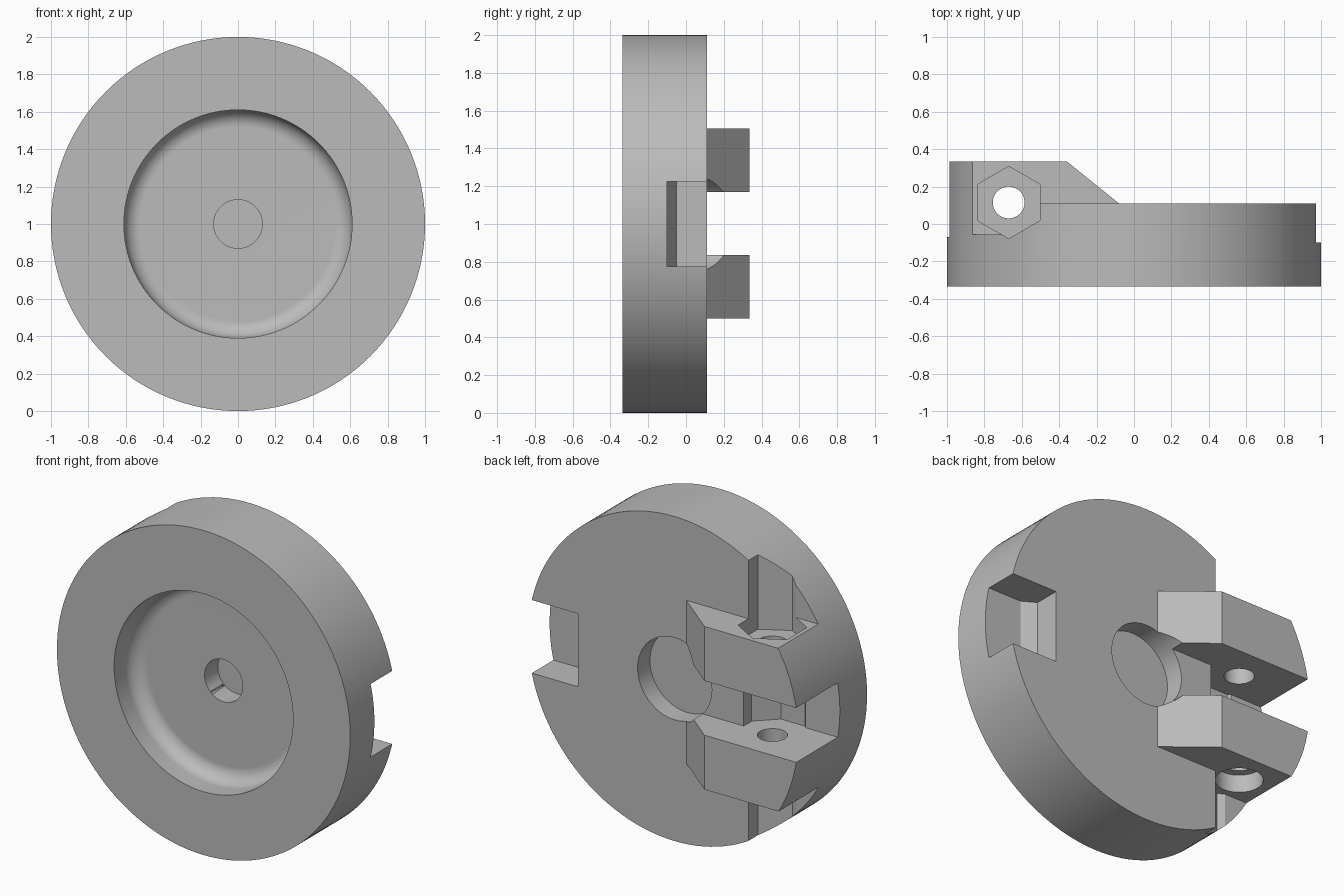
import bpy, bmesh, math
from mathutils import Matrix, Vector

if "Cube" in bpy.data.objects:
    bpy.data.objects.remove(bpy.data.objects["Cube"])

grey = bpy.data.materials.new("plain_grey")
grey.use_nodes = True
colour = (0.5, 0.5, 0.5, 1)
grey.diffuse_color = colour
grey.node_tree.nodes["Principled BSDF"].inputs["Base Color"].default_value = colour

BACK, LUG_BACK = 0.11, 0.335      # disc back face and lug back face
PIVOT = (-0.67, 0.115)            # pivot bolt axis in plan
FAR = 2.5


def finish(name, bm):
    bmesh.ops.recalc_face_normals(bm, faces=bm.faces)
    mesh = bpy.data.meshes.new(name)
    bm.to_mesh(mesh)
    bm.free()
    mesh.materials.append(grey)
    obj = bpy.data.objects.new(name, mesh)
    bpy.context.collection.objects.link(obj)
    return obj


def prism(points, lo, hi, axis="z"):
    """Extrude a 2D outline along z or y."""
    place = (lambda p, h: (p[0], p[1], h)) if axis == "z" else (lambda p, h: (p[0], h, p[1]))
    bm = bmesh.new()
    a = [bm.verts.new(place(p, lo)) for p in points]
    b = [bm.verts.new(place(p, hi)) for p in points]
    bm.faces.new(a)
    bm.faces.new(b)
    for i in range(len(a)):
        j = (i + 1) % len(a)
        bm.faces.new((a[i], a[j], b[j], b[i]))
    return finish("cutter", bm)


def ring(centre, radius, sides, turn=0.0):
    return [(centre[0] + radius * math.cos(turn + math.tau * i / sides),
             centre[1] + radius * math.sin(turn + math.tau * i / sides)) for i in range(sides)]


def rect(x0, x1, y0, y1):
    return [(x0, y0), (x1, y0), (x1, y1), (x0, y1)]


def cut(target, cutter):
    mod = target.modifiers.new("cut", "BOOLEAN")
    mod.operation, mod.solver, mod.object = "DIFFERENCE", "EXACT", cutter
    bpy.context.view_layer.objects.active = target
    bpy.ops.object.modifier_apply(modifier=mod.name)
    bpy.data.objects.remove(cutter)


# Round blank with a filleted recess in the front, turned about the y axis
fillet = 0.09
recess_r, recess_y = 0.61, -0.14
profile = [(0, recess_y)]
for i in range(9):
    t = math.pi / 2 * i / 8
    profile.append((recess_r - fillet + fillet * math.sin(t),
                    recess_y - fillet + fillet * math.cos(t)))
profile += [(recess_r, -LUG_BACK), (1, -LUG_BACK), (1, LUG_BACK), (0, LUG_BACK)]
bm = bmesh.new()
verts = [bm.verts.new((r, y, 1)) for r, y in profile]
edges = [bm.edges.new(pair) for pair in zip(verts, verts[1:])]
bmesh.ops.spin(bm, geom=verts + edges, cent=(0, 0, 1), axis=(0, 1, 0),
               angle=math.tau, steps=128, use_merge=False)
bmesh.ops.remove_doubles(bm, verts=bm.verts, dist=0.0001)
wheel = finish("wheel_with_clevis", bm)

# Clear the back down to the disc face, leaving two sloped lugs
slope = [(-0.08, BACK), (FAR, BACK), (FAR, 0.5), (-0.565, 0.5)]
cut(wheel, prism(slope, -FAR, FAR))
for lo, hi in ((-FAR, 0.5), (0.835, 1.17), (1.505, FAR)):
    cut(wheel, prism(rect(-FAR, 0.3, BACK, 0.6), lo, hi))

# Centre hole and its counterbore, which also trims the lugs
cut(wheel, prism(ring((0, 1), 0.13, 64), -0.5, 0.5, "y"))
cut(wheel, prism(ring((0, 1), 0.253, 64), -0.01, 0.6, "y"))

# Slot between the lugs
cut(wheel, prism(ring(PIVOT, 0.216, 8, math.pi / 8), 0.835, 1.17))
cut(wheel, prism(rect(-FAR, PIVOT[0], -0.07, 0.6), 0.835, 1.17))

# Clearance above and below the lugs, and the hexagonal nut pocket
for lo, hi, hex_lo, hex_hi in ((1.505, FAR, 1.405, FAR), (-FAR, 0.5, -FAR, 0.5)):
    cut(wheel, prism(ring(PIVOT, 0.193, 6, math.pi / 6), hex_lo, hex_hi))
    cut(wheel, prism(rect(-FAR, -0.7, -0.055, 0.6), lo, hi))

# Pivot hole and round bolt head pocket
cut(wheel, prism(ring(PIVOT, 0.085, 40), 0.45, 1.55))
cut(wheel, prism(ring(PIVOT, 0.135, 40), 0.4, 0.61))

# Notch in the opposite rim with a chamfered inner corner
notch = [(0.66, 0.6), (0.66, -0.05), (0.745, -0.1), (FAR, -0.1), (FAR, 0.6)]
cut(wheel, prism(notch, 0.775, 1.225))

# Smooth round walls, crisp edges
bpy.ops.object.select_all(action="DESELECT")
wheel.select_set(True)
bpy.context.view_layer.objects.active = wheel
bpy.ops.object.shade_smooth_by_angle(angle=math.radians(25))
weighted = wheel.modifiers.new("weighted", "WEIGHTED_NORMAL")
weighted.keep_sharp = True
